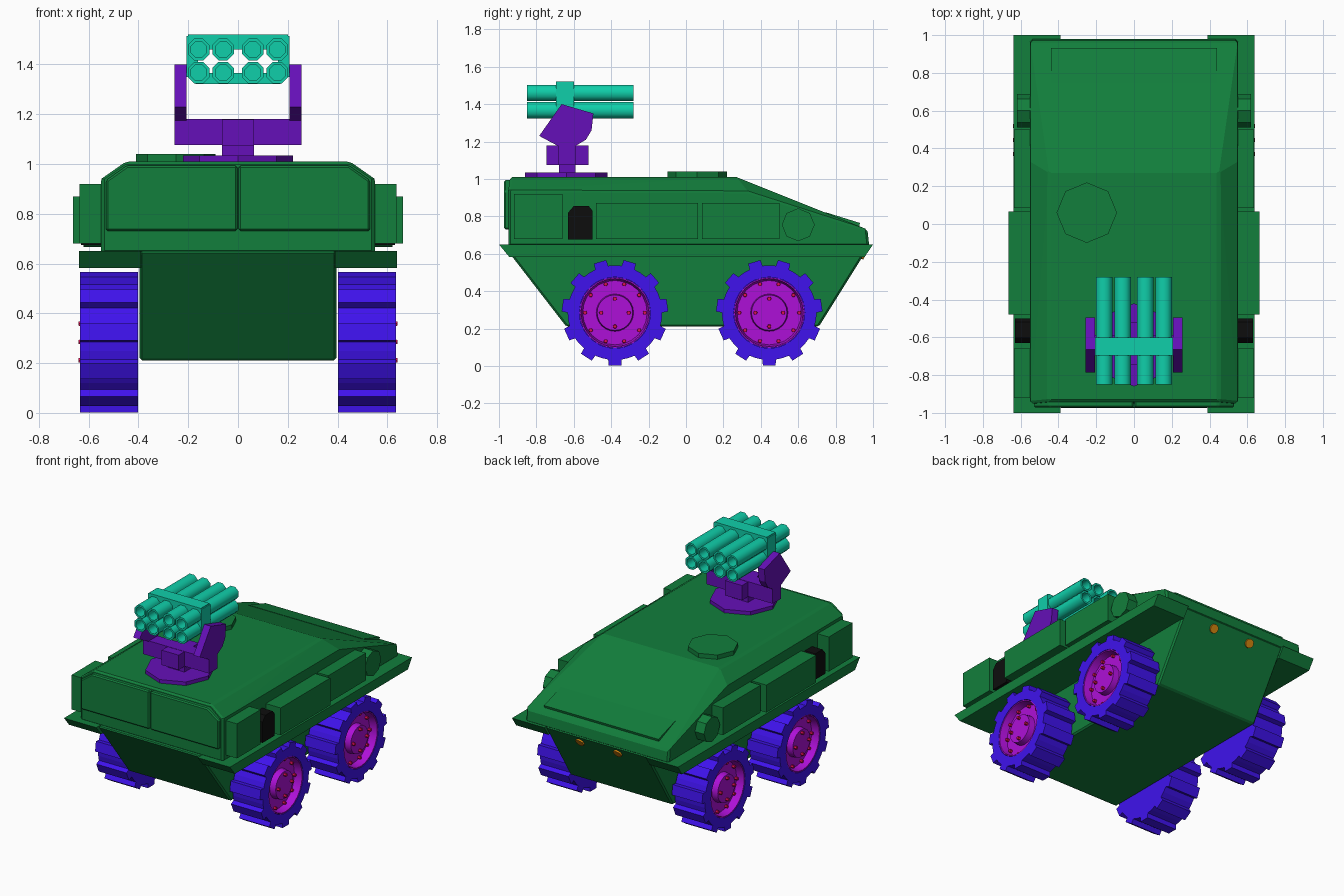
import bpy, bmesh
from math import radians, pi, cos, sin
from mathutils import Matrix, Vector

if "Cube" in bpy.data.objects:
    bpy.data.objects.remove(bpy.data.objects["Cube"])


def material(name, rgb):
    m = bpy.data.materials.new(name)
    m.diffuse_color = (*rgb, 1)
    m.use_nodes = True
    m.node_tree.nodes["Principled BSDF"].inputs["Base Color"].default_value = m.diffuse_color
    return m


GREEN = material("hull_green", (0.006, 0.21, 0.045))
BLUE = material("tyre_blue", (0.05, 0.006, 0.85))
MAGENTA = material("rim_magenta", (0.42, 0.005, 0.68))
RED = material("bolt_red", (0.75, 0.005, 0.09))
PURPLE = material("mount_purple", (0.13, 0.005, 0.48))
TEAL = material("launcher_teal", (0.005, 0.62, 0.4))
BLACK = material("exhaust_black", (0.004, 0.004, 0.004))
AMBER = material("lamp_amber", (0.75, 0.27, 0.005))


def finish(name, bm, mat, bevel=0, smooth=0):
    bmesh.ops.recalc_face_normals(bm, faces=bm.faces)
    me = bpy.data.meshes.new(name)
    bm.to_mesh(me)
    bm.free()
    ob = bpy.data.objects.new(name, me)
    bpy.context.collection.objects.link(ob)
    me.materials.append(mat)
    if bevel:
        mod = ob.modifiers.new("bevel", 'BEVEL')
        mod.width = bevel
        mod.segments = 1
    if smooth:
        for p in me.polygons:
            p.use_smooth = True
        me.set_sharp_from_angle(angle=radians(smooth))
    return ob


def loft(name, rings, mat, **kw):
    """Skin equal-length rings and cap both ends."""
    bm = bmesh.new()
    vs = [[bm.verts.new(p) for p in r] for r in rings]
    n = len(vs[0])
    for a, b in zip(vs, vs[1:]):
        for i in range(n):
            j = (i + 1) % n
            bm.faces.new((a[i], a[j], b[j], b[i]))
    bm.faces.new(vs[0])
    bm.faces.new(vs[-1])
    return finish(name, bm, mat, **kw)


def prism(name, yz, x0, x1, mat, **kw):
    return loft(name, [[(x, y, z) for y, z in yz] for x in (x0, x1)], mat, **kw)


def box(name, x, y, z, mat, **kw):
    return prism(name, [(y[0], z[0]), (y[1], z[0]), (y[1], z[1]), (y[0], z[1])],
                 x[0], x[1], mat, **kw)


def lathe(name, profile, seg, M, mat, **kw):
    """Profile of (radius, height) turned around the local z of M."""
    return loft(name, [[M @ Vector((r * cos(2 * pi * i / seg), r * sin(2 * pi * i / seg), h))
                        for i in range(seg)] for r, h in profile], mat, **kw)


T = Matrix.Translation
TO_X = Matrix.Rotation(pi / 2, 4, 'Y')
TO_Y = Matrix.Rotation(-pi / 2, 4, 'X')

# Lower hull tub
prism("lower_hull", [(-0.98, 0.65), (0.985, 0.65), (0.71, 0.21), (-0.64, 0.21)],
      -0.395, 0.395, GREEN, bevel=0.01)

# Upper hull with chamfered roof and sloping glacis
bm = bmesh.new()
for s in (-1, 1):
    for x, y, z in ((0.55, -0.95, 0.64), (0.55, -0.95, 0.94), (0.45, -0.94, 1.01),
                    (0.45, 0.27, 1.01), (0.55, 0.33, 0.935), (0.55, 0.97, 0.73),
                    (0.55, 0.98, 0.64)):
        bm.verts.new((s * x, y, z))
bmesh.ops.convex_hull(bm, input=bm.verts)
bmesh.ops.dissolve_limit(bm, angle_limit=radians(1), verts=bm.verts, edges=bm.edges)
finish("upper_hull", bm, GREEN, bevel=0.012)

# Glacis hatches and panels, tilted with the slope
SLOPE = Matrix.Rotation(-radians(17.3), 4, 'X')


def on_glacis(x, y):
    return T((x, y, 0.73 + (0.97 - y) * 0.32)) @ SLOPE


def glacis_panel(name, x0, x1, y0, y1):
    M = on_glacis((x0 + x1) / 2, (y0 + y1) / 2)
    w, d = (x1 - x0) / 2, (y1 - y0) / 2 / cos(radians(17.3))
    loft(name, [[M @ Vector((a * w, b * d, h)) for a, b in ((-1, -1), (1, -1), (1, 1), (-1, 1))]
                for h in (-0.02, 0.02)], GREEN)


glacis_panel("engine_panel", 0, 0.44, 0.365, 0.63)
glacis_panel("nose_panel", -0.44, 0.44, 0.74, 0.925)
lathe("driver_hatch", [(0.138, -0.02), (0.138, 0.02)], 8, on_glacis(-0.35, 0.5), GREEN)
lathe("roof_hatch", [(0.16, 0), (0.16, 0.04)], 8, T((-0.25, 0.06, 1.0)), GREEN)

for s in (-1, 1):
    side = "right" if s > 0 else "left"
    # Fender slabs
    prism(side + "_fender", [(-1, 0.65), (1, 0.65), (0.955, 0.583), (-0.945, 0.583)],
          s * 0.39, s * 0.638, GREEN)
    # Stowage boxes
    for n, (y0, y1, top, x) in enumerate(((-0.92, -0.66, 0.92, 0.636),
                                          (-0.48, 0.065, 0.87, 0.664),
                                          (0.085, 0.5, 0.87, 0.634))):
        box(f"{side}_stowage_box_{n + 1}", (s * 0.53, s * x), (y0, y1), (0.68, top), GREEN)
    # Side drum and exhaust
    lathe(side + "_side_drum", [(0.088, 0.53), (0.088, 0.62)], 8,
          T((0, 0.6, 0.755)) @ Matrix.Diagonal((s, 1, 1, 1)) @ TO_X, GREEN)
    prism(side + "_exhaust", [(-0.63, 0.675), (-0.5, 0.675), (-0.5, 0.83), (-0.52, 0.855),
                              (-0.6, 0.855), (-0.63, 0.82)], s * 0.53, s * 0.63, BLACK)
    # Rear door leaves
    door = [(0.003, 0.73), (0.53, 0.73), (0.53, 0.935), (0.445, 0.995), (0.003, 0.995)]
    loft(side + "_door", [[(s * x, y, z) for x, z in door] for y in (-0.93, -0.972)],
         GREEN, bevel=0.008)
    # Headlamps on the lower nose plate
    tilt = Matrix.Rotation(-radians(90 + 32), 4, 'X')
    lathe(side + "_headlamp", [(0.03, -0.01), (0.03, 0.012)], 12,
          T((s * 0.145, 0.952, 0.6)) @ tilt, AMBER)

# Wheels: lugged tyre, dished rim, bolts
LUGS, R, R_LOW = 11, 0.285, 0.253
for s in (-1, 1):
    for end, yc in (("door_end", -0.38), ("nose_end", 0.445)):
        name = f"{'right' if s > 0 else 'left'}_{end}"
        M = T((0, yc, 0.285)) @ Matrix.Diagonal((s, 1, 1, 1))
        steps = [((k + f - 0.25) * 2 * pi / LUGS - pi / 2, high)
                 for k in range(LUGS)
                 for f, high in ((0, 0), (0.04, 1), (0.46, 1), (0.5, 0), (0.75, 0))]

        def ring(x, hi, lo):
            return [M @ Vector((x, (hi if h else lo) * cos(a), (hi if h else lo) * sin(a)))
                    for a, h in steps]
        loft(name + "_tyre", [ring(0.402, 0.19, 0.19), ring(0.402, R, R_LOW),
                              ring(0.634, R, R_LOW), ring(0.634, 0.19, 0.19),
                              ring(0.56, 0.19, 0.19)], BLUE)
        lathe(name + "_rim", [(0.189, 0.55), (0.189, 0.632), (0.182, 0.632), (0.172, 0.58),
                              (0.1, 0.58), (0.095, 0.622), (0.02, 0.622)],
              24, M @ TO_X, MAGENTA, smooth=30)
        bm = bmesh.new()
        for count, rad, x in ((10, 0.16, 0.585), (4, 0.074, 0.628)):
            for i in range(count):
                a = 2 * pi * i / count
                bmesh.ops.create_cone(bm, cap_ends=True, segments=6, radius1=0.012,
                                      radius2=0.01, depth=0.026,
                                      matrix=M @ T((x, rad * cos(a), rad * sin(a))) @ TO_X)
        finish(name + "_bolts", bm, RED)

# Launcher mount
lathe("mount_base", [(0.22, 1.0), (0.22, 1.035)], 8, T((0, -0.64, 0)), PURPLE)
box("mount_post", (-0.065, 0.065), (-0.68, -0.59), (1.02, 1.09), PURPLE)
box("mount_block", (-0.065, 0.065), (-0.745, -0.522), (1.075, 1.178), PURPLE)
box("mount_crossbar", (-0.255, 0.255), (-0.682, -0.588), (1.077, 1.18), PURPLE)
for s in (-1, 1):
    prism(("right" if s > 0 else "left") + "_mount_arm",
          [(-0.785, 1.23), (-0.665, 1.4), (-0.495, 1.35), (-0.505, 1.26), (-0.535, 1.21),
           (-0.588, 1.178), (-0.682, 1.175)], s * 0.207, s * 0.256, PURPLE)

# Launcher tubes, hollow at both ends, in two rows of four
for row, z in enumerate((1.367, 1.46)):
    for col, x in enumerate((-0.158, -0.06, 0.06, 0.158)):
        lathe(f"launch_tube_{row + 1}_{col + 1}",
              [(0.034, 0.08), (0.034, 0), (0.047, 0), (0.047, 0.57), (0.034, 0.57), (0.034, 0.49)],
              8, T((x, -0.85, z)) @ TO_Y @ Matrix.Rotation(pi / 8, 4, 'Z'), TEAL, smooth=50)

# Open bracket around the tubes
BY = (-0.695, -0.6)
box("bracket_top", (-0.2, 0.2), BY, (1.46, 1.52), TEAL)
box("bracket_bottom", (-0.17, 0.17), BY, (1.322, 1.365), TEAL)
for s in (-1, 1):
    box(("right" if s > 0 else "left") + "_bracket_side", (s * 0.16, s * 0.207), BY,
        (1.35, 1.515), TEAL)
